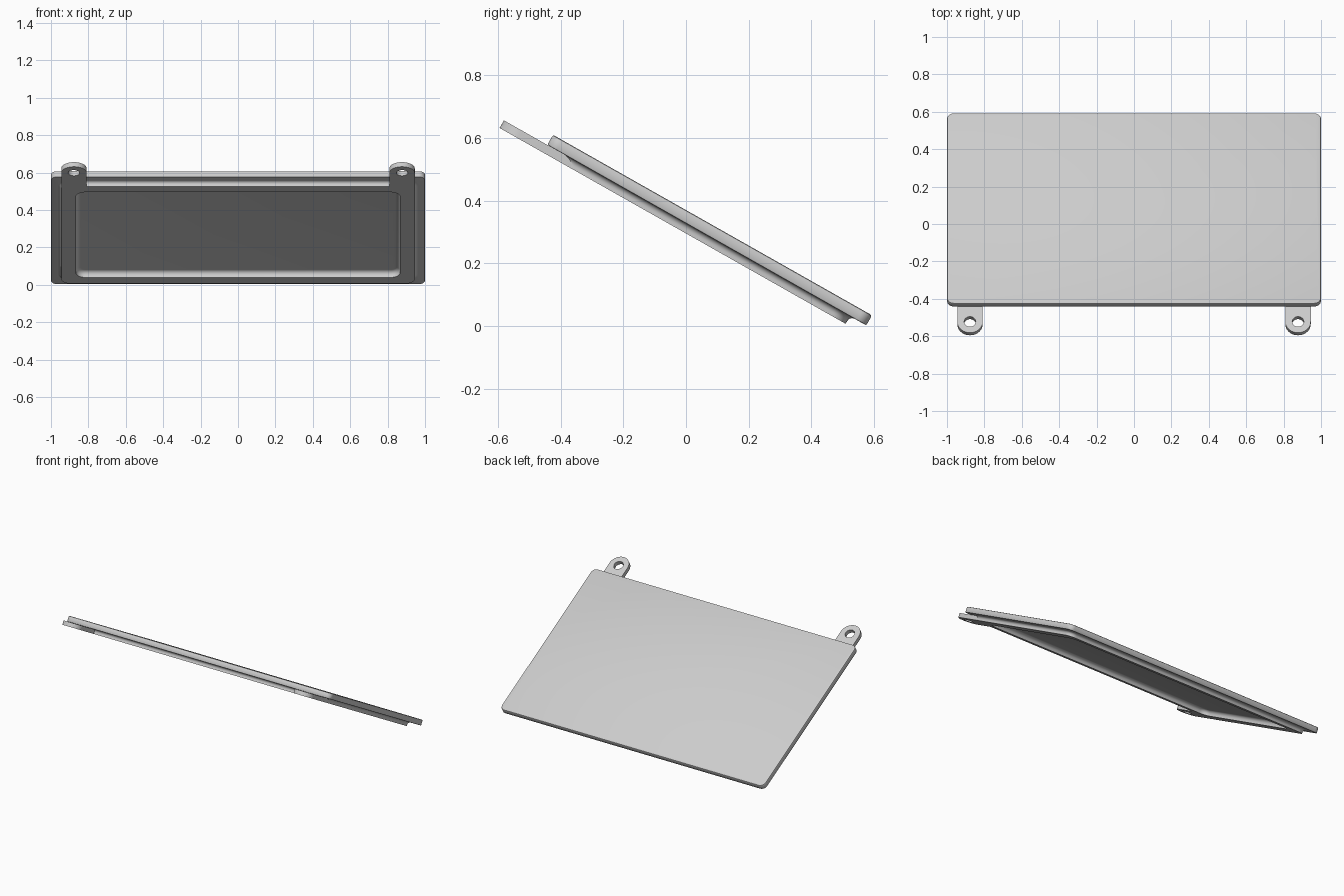
import bpy, bmesh
from math import sin, cos, pi, radians

cube = bpy.data.objects.get("Cube")
if cube:
    bpy.data.objects.remove(cube)

TILT = radians(-29.5)
UNDER = 0.285    # underside of the top plate
BASE = 0.257     # lowest face of the backing rim

grey = bpy.data.materials.new("light grey")
grey.use_nodes = True
grey.diffuse_color = (0.6, 0.6, 0.6, 1)
grey.node_tree.nodes["Principled BSDF"].inputs["Base Color"].default_value = grey.diffuse_color


def finish(ob):
    """Tilt, colour and shade a part."""
    ob.rotation_euler.x = TILT
    ob.data.materials.clear()
    ob.data.materials.append(grey)
    bpy.ops.object.select_all(action="DESELECT")
    ob.select_set(True)
    bpy.context.view_layer.objects.active = ob
    bpy.ops.object.shade_smooth_by_angle(angle=radians(35))


def rounded(half, low, high, r, grow, steps=8):
    """Rounded rectangle outline, offset outward by grow."""
    r = max(r + grow, 0.004)
    half, low, high = half + grow, low - grow, high + grow
    corners = [(half - r, high - r), (r - half, high - r),
               (r - half, low + r), (half - r, low + r)]
    return [(cx + r * cos(a), cy + r * sin(a))
            for q, (cx, cy) in enumerate(corners)
            for a in [(q + i / steps) * pi / 2 for i in range(steps + 1)]]


def loft(name, sections):
    """Skin a closed body through (outline, height) sections."""
    bm = bmesh.new()
    rings = [[bm.verts.new((x, y, h)) for x, y in pts] for pts, h in sections]
    n = len(rings[0])
    for a, b in zip(rings, rings[1:]):
        for i in range(n):
            j = (i + 1) % n
            bm.faces.new((a[i], a[j], b[j], b[i]))
    bm.faces.new(rings[0])
    bm.faces.new(rings[-1])
    bmesh.ops.recalc_face_normals(bm, faces=bm.faces)
    me = bpy.data.meshes.new(name)
    bm.to_mesh(me)
    bm.free()
    ob = bpy.data.objects.new(name, me)
    bpy.context.collection.objects.link(ob)
    finish(ob)


plate = (1.0, -0.67, 0.50, 0.035)
rim = (0.945, -0.613, 0.44, 0.05)
recess = (0.867, -0.552, 0.373, 0.05)
quarter = [i * pi / 12 for i in range(7)]

# Panel: plate with soft edges, coved backing rim and recessed underside
sections = [(rounded(*plate, g), h) for g, h in
            [(-0.006, 0.322), (-0.002, 0.320), (0, 0.316), (0, UNDER + 0.005),
             (-0.002, UNDER + 0.001), (-0.006, UNDER)]]
cove = 0.018
sections += [(rounded(*rim, cove * (1 - cos(a))), UNDER - cove + cove * sin(a))
             for a in reversed(quarter)]
sections.append((rounded(*rim, 0), BASE))
fillet, floor = 0.025, 0.292
sections.append((rounded(*recess, 0), BASE))
sections += [(rounded(*recess, -fillet * (1 - cos(a))), floor - fillet + fillet * sin(a))
             for a in quarter]
loft("panel", sections)


def mounting_tab(name, x):
    """Round-ended lug with a screw hole."""
    r, end, root = 0.068, -0.761, -0.57
    arc = [pi + i * pi / 24 for i in range(25)]
    outer = [(x + r, root), (x - r, root)] + [(x + r * cos(a), end + r * sin(a)) for a in arc]
    hole = [(x + 0.031 * cos(i * pi / 16), end + 0.031 * sin(i * pi / 16)) for i in range(32)]
    cu = bpy.data.curves.new(name, "CURVE")
    cu.dimensions = "2D"
    cu.fill_mode = "BOTH"
    cu.extrude = (UNDER - BASE) / 2
    for pts in (outer, hole):
        s = cu.splines.new("POLY")
        s.points.add(len(pts) - 1)
        for p, (px, py) in zip(s.points, pts):
            p.co = (px, py, 0, 1)
        s.use_cyclic_u = True
    ob = bpy.data.objects.new(name, cu)
    bpy.context.collection.objects.link(ob)
    # lift along the tilted normal to the rim's level
    mid = (UNDER + BASE) / 2
    ob.location = (0, -mid * sin(TILT), mid * cos(TILT))
    bpy.ops.object.select_all(action="DESELECT")
    ob.select_set(True)
    bpy.context.view_layer.objects.active = ob
    bpy.ops.object.convert(target="MESH")
    ob = bpy.context.view_layer.objects.active
    bm = bmesh.new()
    bm.from_mesh(ob.data)
    bmesh.ops.remove_doubles(bm, verts=bm.verts, dist=0.0001)
    bmesh.ops.recalc_face_normals(bm, faces=bm.faces)
    bm.to_mesh(ob.data)
    bm.free()
    finish(ob)


mounting_tab("left_tab", 0.877)
mounting_tab("right_tab", -0.877)
